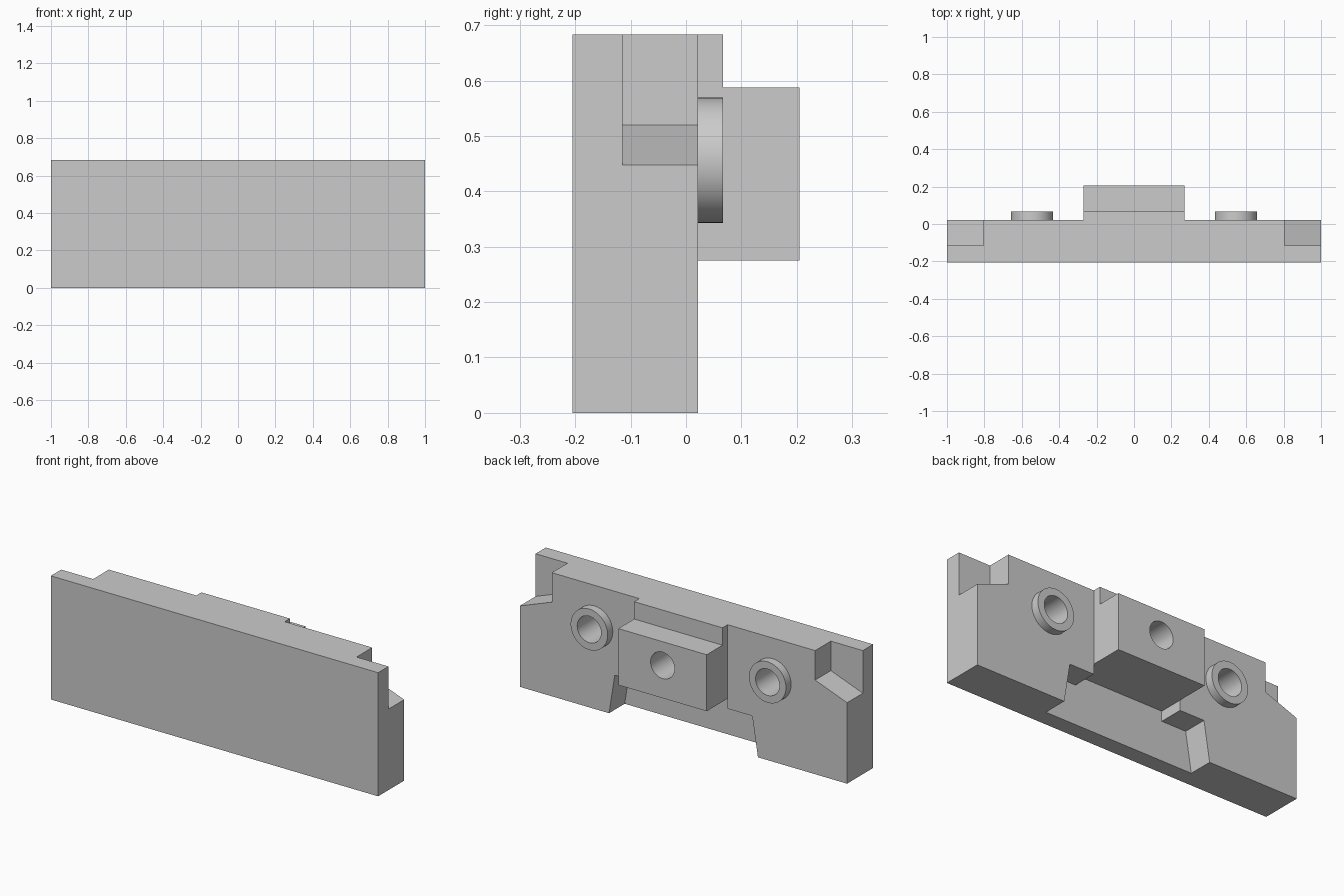
import bpy, bmesh, math
from mathutils import Vector

cube = bpy.data.objects.get("Cube")
if cube:
    bpy.data.objects.remove(cube, do_unlink=True)

grey = bpy.data.materials.new("plain grey")
grey.use_nodes = True
colour = (0.6, 0.6, 0.6, 1)
grey.diffuse_color = colour
grey.node_tree.nodes["Principled BSDF"].inputs["Base Color"].default_value = colour


def prism(name, points, sweep):
    """Solid made by sweeping a closed flat outline."""
    bm = bmesh.new()
    face = bm.faces.new([bm.verts.new(p) for p in points])
    ext = bmesh.ops.extrude_face_region(bm, geom=[face])
    moved = [v for v in ext["geom"] if isinstance(v, bmesh.types.BMVert)]
    bmesh.ops.translate(bm, verts=moved, vec=Vector(sweep))
    bmesh.ops.recalc_face_normals(bm, faces=bm.faces)
    mesh = bpy.data.meshes.new(name)
    bm.to_mesh(mesh)
    bm.free()
    mesh.materials.append(grey)
    obj = bpy.data.objects.new(name, mesh)
    bpy.context.collection.objects.link(obj)
    return obj


def prism_y(name, outline, y0, y1):
    return prism(name, [(x, y0, z) for x, z in outline], (0, y1 - y0, 0))


def cylinder_y(name, x, radius, y0, y1):
    turn = 2 * math.pi / SIDES
    ring = [(x + radius * math.cos(i * turn), AXIS_Z + radius * math.sin(i * turn))
            for i in range(SIDES)]
    return prism_y(name, ring, y0, y1)


def combine(base, other, operation):
    mod = base.modifiers.new(operation, "BOOLEAN")
    mod.operation = operation
    mod.solver = "EXACT"
    mod.object = other
    bpy.context.view_layer.objects.active = base
    bpy.ops.object.modifier_apply(modifier=mod.name)
    bpy.data.objects.remove(other, do_unlink=True)


SIDES = 64
AXIS_Z = 0.456
TOP = 0.683
FRONT, RECESS, BACK = -0.205, -0.115, 0.022
BOSS, BLOCK = 0.067, 0.205

# Main plate
plate = prism_y("mounting_plate", [(-1, 0), (1, 0), (1, TOP), (-1, TOP)], FRONT, BACK)

# Stepped centre block
side = [(0, 0.24), (BLOCK, 0.24), (BLOCK, 0.587), (BOSS, 0.587), (BOSS, TOP), (0, TOP)]
block = prism("centre_block", [(-0.27, y, z) for y, z in side], (0.54, 0, 0))
combine(plate, block, "UNION")

# Round bosses
for s in (-1, 1):
    combine(plate, cylinder_y("boss", s * 0.545, 0.113, 0, BOSS), "UNION")

# Flared slot along the bottom, raised under the block
half = [(0.46, -0.03), (0.42, 0.219), (0.27, 0.219), (0.27, 0.275)]
slot = half + [(-x, z) for x, z in reversed(half)]
combine(plate, prism_y("slot_cutter", slot, RECESS, 0.3), "DIFFERENCE")

# Sloping notches in the top corners
for s in (-1, 1):
    notch = [(s * 0.805, 0.52), (s * 1.1, 0.41), (s * 1.1, 0.8), (s * 0.805, 0.8)]
    combine(plate, prism_y("notch_cutter", notch, RECESS, 0.3), "DIFFERENCE")

# Blind holes in the bosses and the block
for x in (-0.545, 0, 0.545):
    combine(plate, cylinder_y("hole_cutter", x, 0.073, RECESS, 0.3), "DIFFERENCE")

# Smooth the round walls, keep the rest crisp
bpy.ops.object.select_all(action="DESELECT")
plate.select_set(True)
bpy.context.view_layer.objects.active = plate
bpy.ops.object.shade_smooth_by_angle(angle=math.radians(20))
